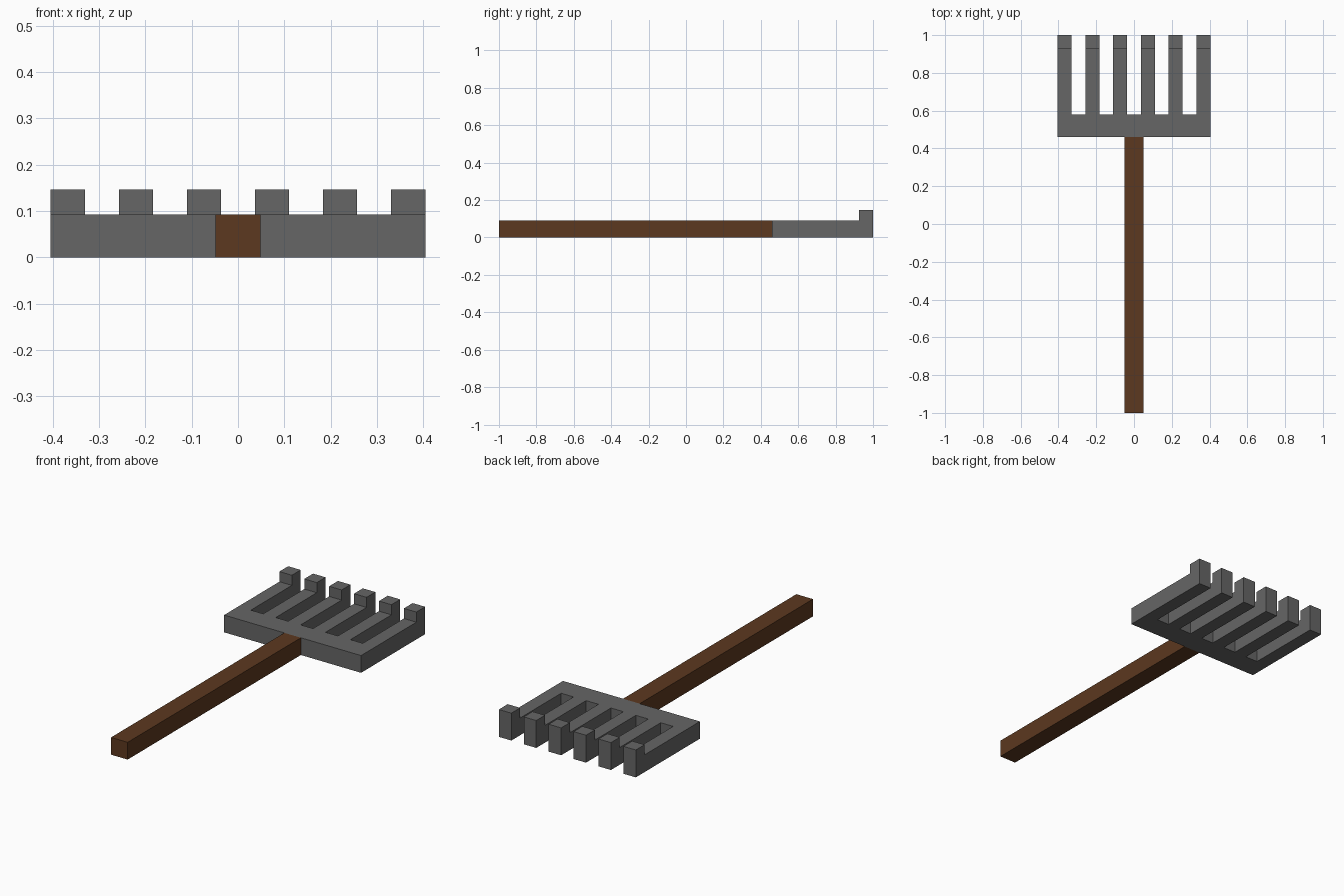
import bpy, bmesh

if "Cube" in bpy.data.objects:
    bpy.data.objects.remove(bpy.data.objects["Cube"])

HEIGHT, TIP_HEIGHT = 0.092, 0.146
HALF_WIDTH, COLUMNS = 0.404, 11          # 6 tines and 5 gaps of equal width
ROWS = [0.46, 0.58, 0.926, 1.0]          # bar, tine, tip limits along y


def finish(bm, name, material):
    bmesh.ops.recalc_face_normals(bm, faces=bm.faces)
    mesh = bpy.data.meshes.new(name)
    bm.to_mesh(mesh)
    bm.free()
    mesh.materials.append(material)
    obj = bpy.data.objects.new(name, mesh)
    bpy.context.collection.objects.link(obj)
    return obj


def make_material(name, color):
    mat = bpy.data.materials.new(name)
    mat.diffuse_color = (*color, 1)
    mat.use_nodes = True
    mat.node_tree.nodes["Principled BSDF"].inputs["Base Color"].default_value = mat.diffuse_color
    return mat


def raise_faces(bm, faces, height):
    result = bmesh.ops.extrude_face_region(bm, geom=faces, use_keep_orig=False)
    for v in result["geom"]:
        if isinstance(v, bmesh.types.BMVert):
            v.co.z = height
    return [f for f in result["geom"] if isinstance(f, bmesh.types.BMFace)]


def add_quad(bm, x0, x1, y0, y1, z=0.0):
    corners = [(x0, y0), (x1, y0), (x1, y1), (x0, y1)]
    return bm.faces.new([bm.verts.new((x, y, z)) for x, y in corners])


wood = make_material("wood", (0.107, 0.04, 0.014))
iron = make_material("iron", (0.133, 0.133, 0.133))

# Fork head: comb-shaped plan of cells, raised, with upturned tips
bm = bmesh.new()
step = 2 * HALF_WIDTH / COLUMNS
for i in range(COLUMNS):
    x = -HALF_WIDTH + i * step
    for j in range(3):
        if j == 0 or i % 2 == 0:
            add_quad(bm, x, x + step, ROWS[j], ROWS[j + 1])
bmesh.ops.remove_doubles(bm, verts=bm.verts, dist=1e-4)
bottom = list(bm.faces)
bottom_copy = bmesh.ops.duplicate(bm, geom=bottom)["geom"]
top = raise_faces(bm, bottom, HEIGHT)
bmesh.ops.delete(bm, geom=[f for f in bottom if f.is_valid], context="FACES_ONLY")
tips = [f for f in top if f.is_valid and f.calc_center_median().y > ROWS[2]]
raise_faces(bm, tips, TIP_HEIGHT)
bmesh.ops.delete(bm, geom=[f for f in tips if f.is_valid], context="FACES_ONLY")
bmesh.ops.remove_doubles(bm, verts=bm.verts, dist=1e-4)
bmesh.ops.dissolve_limit(bm, angle_limit=0.01, verts=bm.verts, edges=bm.edges)
finish(bm, "fork_head", iron)

# Square handle
bm = bmesh.new()
bmesh.ops.create_cube(bm, size=1)
for v in bm.verts:
    v.co.x *= 0.098
    v.co.y = -1.0 if v.co.y < 0 else ROWS[0]
    v.co.z = 0.0 if v.co.z < 0 else HEIGHT
finish(bm, "handle", wood)
